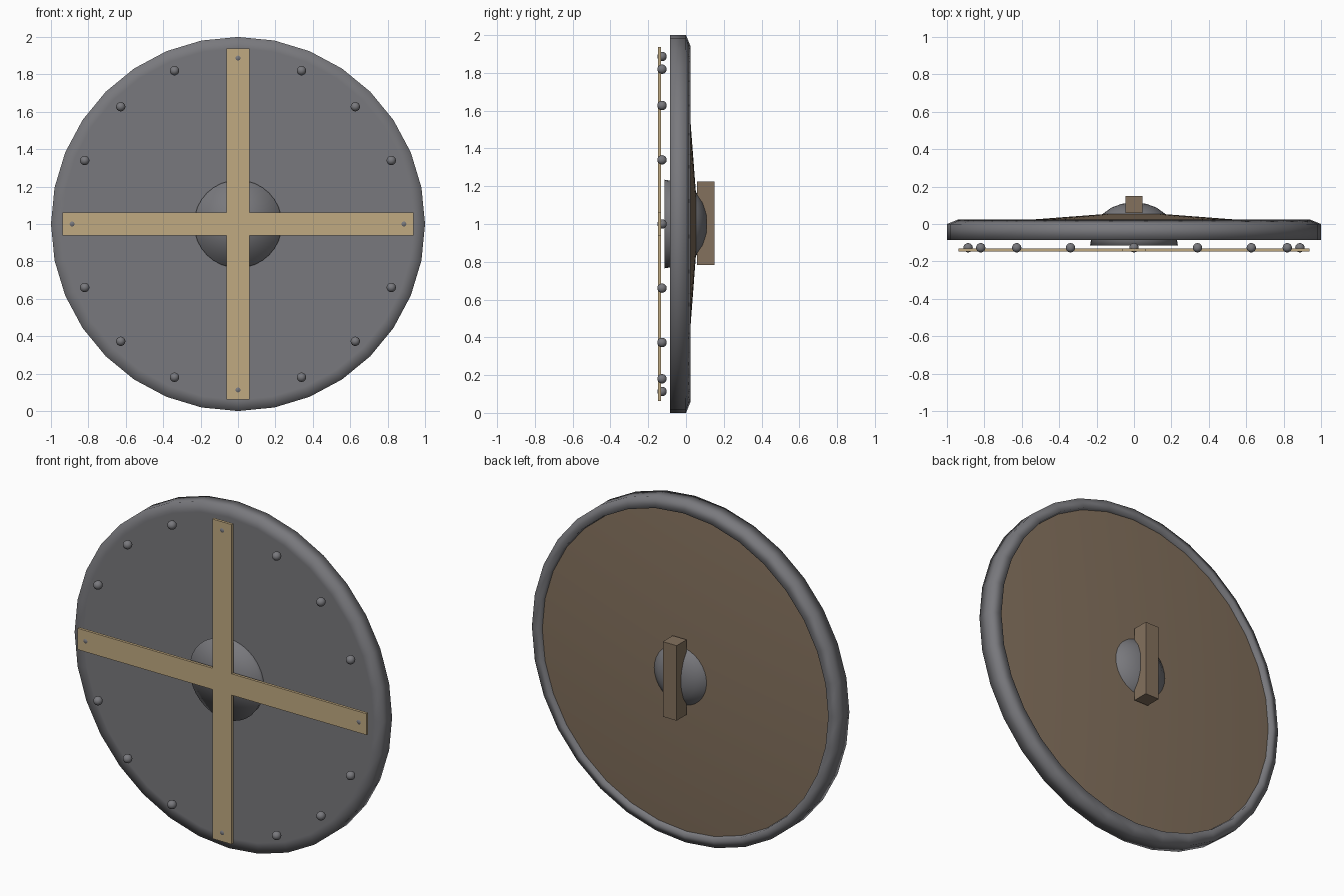
import bpy, bmesh, math
from mathutils import Matrix, Vector

default = bpy.data.objects.get("Cube")
if default:
    bpy.data.objects.remove(default, do_unlink=True)

CENTRE = Vector((0, 0, 1))


def material(name, colour):
    m = bpy.data.materials.new(name)
    m.use_nodes = True
    m.diffuse_color = (*colour, 1)
    m.node_tree.nodes["Principled BSDF"].inputs["Base Color"].default_value = (*colour, 1)
    return m


iron = material("iron grey", (0.19, 0.19, 0.205))
tan = material("tan wood", (0.53, 0.40, 0.22))
brown = material("brown wood", (0.23, 0.165, 0.11))


def finish(name, bm, mat, smooth=False):
    bmesh.ops.recalc_face_normals(bm, faces=bm.faces)
    mesh = bpy.data.meshes.new(name)
    bm.to_mesh(mesh)
    bm.free()
    mesh.materials.append(mat)
    for p in mesh.polygons:
        p.use_smooth = smooth
    ob = bpy.data.objects.new(name, mesh)
    ob.location = CENTRE
    bpy.context.collection.objects.link(ob)
    return ob


def lathe(name, profile, mat, sides=32):
    """Turn a list of (radius, y) points around the y axis."""
    bm = bmesh.new()
    rings = []
    for r, y in profile:
        if r == 0:
            rings.append([bm.verts.new((0, y, 0))] * sides)
        else:
            rings.append([bm.verts.new((r * math.cos(a), y, r * math.sin(a)))
                          for a in (math.tau * i / sides for i in range(sides))])
    for low, high in zip(rings, rings[1:]):
        for i in range(sides):
            j = (i + 1) % sides
            corners = dict.fromkeys((low[i], low[j], high[j], high[i]))
            bm.faces.new(list(corners))
    return finish(name, bm, mat, smooth=True)


# Round iron plate with a rolled rim and a recess behind
lathe("shield_plate", [(0, -0.086), (0.94, -0.086), (1, -0.086), (1, 0.0),
                       (0.94, 0.024), (0.935, -0.02)], iron)

# Shallow wooden cone lining the back
lathe("wood_backing", [(0.937, -0.006), (0, 0.065)], brown)

# Central boss: flat disc in front, rounded dome behind
lathe("centre_boss", [(0, -0.115), (0.235, -0.115), (0.225, -0.06), (0.17, 0.052),
                      (0.12, 0.088), (0.065, 0.108), (0, 0.112)], iron)

# Cross of two flat bars, made as one outline and extruded
HALF, LONG = 0.0625, 0.9375
bm = bmesh.new()
outline = []
for k in range(4):
    turn = Matrix.Rotation(k * math.pi / 2, 3, 'Y')
    for x, z in ((HALF, HALF), (LONG, HALF), (LONG, -HALF)):
        outline.append(bm.verts.new(turn @ Vector((x, -0.148, z))))
face = bm.faces.new(outline)
back = bmesh.ops.extrude_face_region(bm, geom=[face])["geom"]
bmesh.ops.translate(bm, vec=(0, 0.016, 0),
                    verts=[v for v in back if isinstance(v, bmesh.types.BMVert)])
finish("front_cross", bm, tan)

# Ring of rivets
bm = bmesh.new()
for k in range(16):
    a = math.tau * k / 16
    spot = Vector((0.887 * math.cos(a), -0.127, 0.887 * math.sin(a)))
    bmesh.ops.create_uvsphere(bm, u_segments=16, v_segments=10, radius=0.025,
                              matrix=Matrix.Translation(spot) @ Matrix.Rotation(math.pi / 2, 4, 'X'))
finish("rivets", bm, iron, smooth=True)

# Upright grip at the back
bm = bmesh.new()
bmesh.ops.create_cube(bm, size=1, matrix=Matrix.Translation((0, 0.105, 0.004))
                      @ Matrix.Diagonal((0.09, 0.092, 0.44, 1)))
finish("grip", bm, brown)
